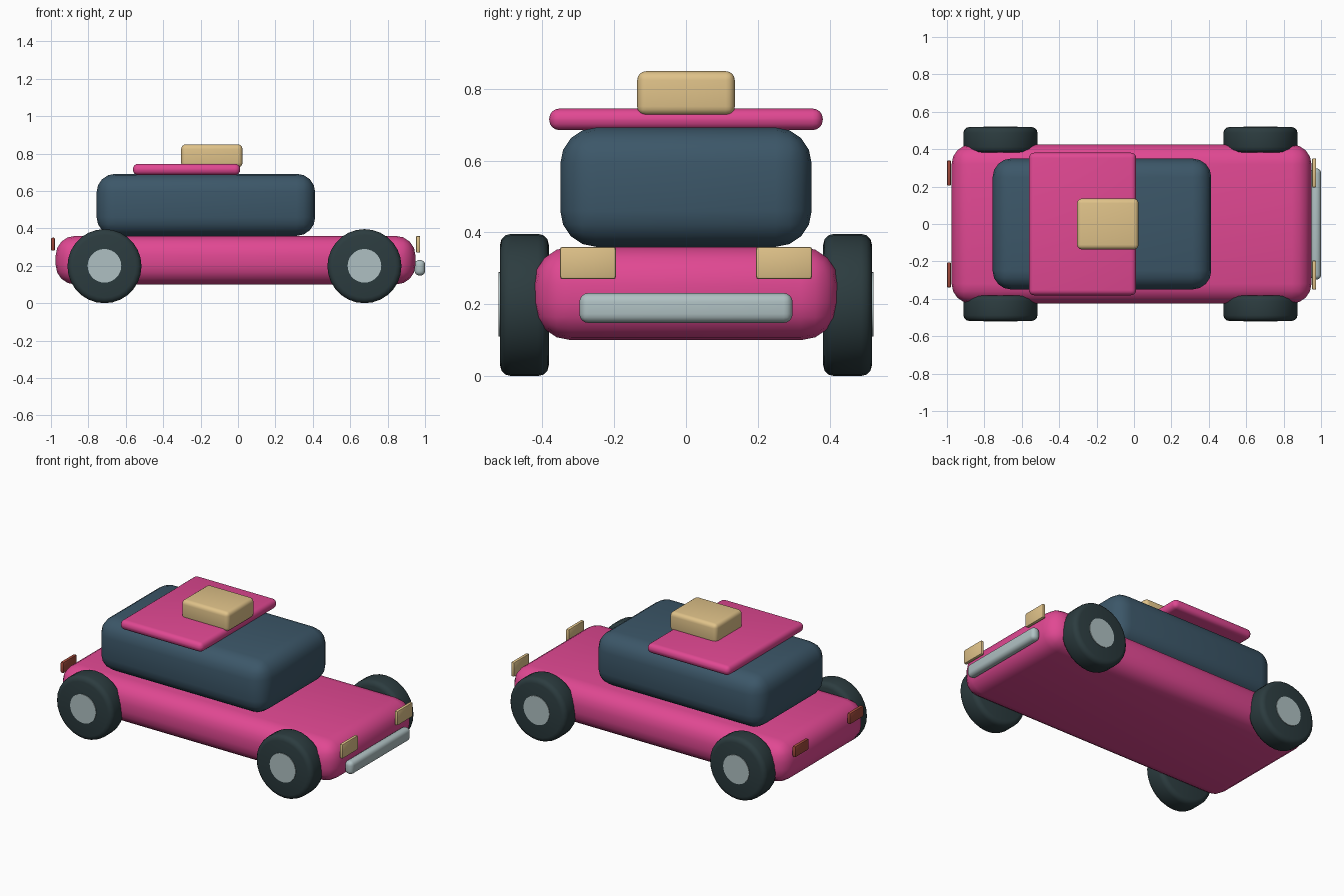
import bpy, math

if "Cube" in bpy.data.objects:
    bpy.data.objects.remove(bpy.data.objects["Cube"])


def material(name, rgb):
    m = bpy.data.materials.new(name)
    m.diffuse_color = (*rgb, 1)
    m.use_nodes = True
    m.node_tree.nodes["Principled BSDF"].inputs["Base Color"].default_value = m.diffuse_color
    return m


PINK = material("pink_paint", (0.75, 0.065, 0.29))
GLASS = material("dark_blue_glass", (0.045, 0.095, 0.14))
RUBBER = material("rubber", (0.025, 0.045, 0.05))
TAN = material("tan", (0.74, 0.54, 0.25))
SILVER = material("silver", (0.43, 0.53, 0.54))
RED = material("red_lamp", (0.36, 0.07, 0.045))


def finish(obj, name, mat, bevel, segments):
    obj.name = name
    obj.data.materials.append(mat)
    if bevel:
        mod = obj.modifiers.new("round_edges", 'BEVEL')
        mod.width = bevel
        mod.segments = segments
        mod.limit_method = 'ANGLE'
        mod.angle_limit = math.radians(40)
        bpy.ops.object.modifier_apply(modifier=mod.name)
    bpy.ops.object.shade_smooth_by_angle(angle=math.radians(35))
    return obj


def box(name, x, y, z, mat, bevel, segments=4):
    """Rounded box from (min, max) ranges."""
    centre = [(a + b) / 2 for a, b in (x, y, z)]
    bpy.ops.mesh.primitive_cube_add(size=1, location=centre)
    obj = bpy.context.object
    obj.scale = [b - a for a, b in (x, y, z)]
    bpy.ops.object.transform_apply(location=False, rotation=False, scale=True)
    return finish(obj, name, mat, bevel, segments)


def disc(name, centre, radius, depth, mat, bevel, segments=3):
    """Cylinder lying along y."""
    bpy.ops.mesh.primitive_cylinder_add(vertices=28, radius=radius, depth=depth,
                                        location=centre, rotation=(math.pi / 2, 0, 0))
    return finish(bpy.context.object, name, mat, bevel, segments)


# Body, cabin, roof panel and roof box
box("body", (-0.975, 0.949), (-0.425, 0.425), (0.10, 0.36), PINK, 0.105)
box("cabin", (-0.756, 0.413), (-0.35, 0.35), (0.36, 0.692), GLASS, 0.10)
box("roof_panel", (-0.562, 0.012), (-0.381, 0.381), (0.685, 0.745), PINK, 0.028)
box("roof_box", (-0.304, 0.024), (-0.136, 0.136), (0.726, 0.849), TAN, 0.025)

# Front bumper
box("front_bumper", (0.944, 1.0), (-0.297, 0.297), (0.148, 0.231), SILVER, 0.025)

for side, s in (("right", -1), ("left", 1)):
    # Lamps
    y = sorted((s * 0.195, s * 0.351))
    box(side + "_headlight", (0.952, 0.974), y, (0.27, 0.36), TAN, 0.007, 2)
    y = sorted((s * 0.205, s * 0.34))
    box(side + "_tail_light", (-1.0, -0.978), y, (0.281, 0.35), RED, 0.007, 2)
    # Wheels with hub caps
    for end, x in (("rear", -0.714), ("front", 0.676)):
        disc(f"{end}_{side}_wheel", (x, s * 0.45, 0.198), 0.198, 0.136, RUBBER, 0.03)
        disc(f"{end}_{side}_hub", (x, s * 0.507, 0.2), 0.09, 0.03, SILVER, 0)
